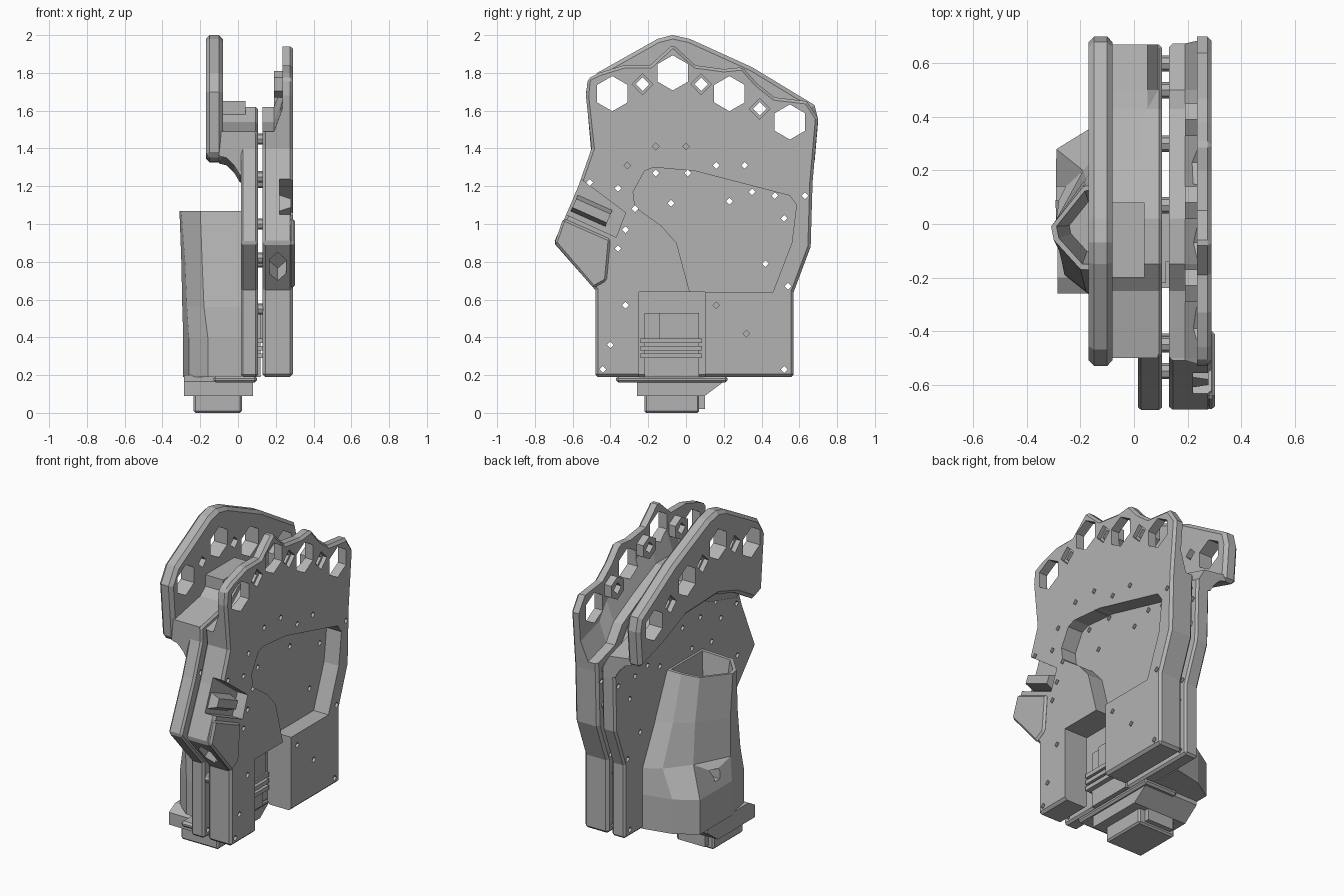
import bpy, bmesh
from math import sin, cos, pi
from mathutils import Vector

old = bpy.data.objects.get("Cube")
if old:
    bpy.data.objects.remove(old, do_unlink=True)

grey = bpy.data.materials.new("plain grey")
grey.use_nodes = True
GREY = (0.45, 0.45, 0.45, 1)
grey.diffuse_color = GREY
grey.node_tree.nodes["Principled BSDF"].inputs["Base Color"].default_value = GREY


def finish(name, bm):
    bmesh.ops.recalc_face_normals(bm, faces=bm.faces)
    mesh = bpy.data.meshes.new(name)
    bm.to_mesh(mesh)
    bm.free()
    mesh.materials.append(grey)
    obj = bpy.data.objects.new(name, mesh)
    bpy.context.collection.objects.link(obj)
    return obj


def loft(bm, rings):
    """Skin a row of equal-length rings and cap both ends."""
    rows = [[bm.verts.new(p) for p in ring] for ring in rings]
    n = len(rows[0])
    for a, b in zip(rows, rows[1:]):
        for i in range(n):
            bm.faces.new((a[i], a[(i + 1) % n], b[(i + 1) % n], b[i]))
    bm.faces.new(rows[0])
    bm.faces.new(rows[-1])


def lofted(name, rings):
    bm = bmesh.new()
    loft(bm, rings)
    return finish(name, bm)


def prisms(name, profiles, x0, x1):
    """Extrude outlines given in (y, z) from x0 to x1."""
    bm = bmesh.new()
    for prof in profiles:
        loft(bm, [[(x, y, z) for y, z in prof] for x in (x0, x1)])
    return finish(name, bm)


def box(name, x0, x1, y0, y1, z0, z1):
    return prisms(name, [[(y0, z0), (y1, z0), (y1, z1), (y0, z1)]], x0, x1)


def ngon(centre, r, n):
    y, z = centre
    return [(y + r * sin(2 * pi * i / n), z + r * cos(2 * pi * i / n)) for i in range(n)]


def hex_bar(name, mid, axis, half_x, half_up, length):
    """Six-sided bar along an axis lying in the yz plane."""
    axis = Vector(axis).normalized()
    side = Vector((1, 0, 0))
    up = side.cross(axis)
    return lofted(name, [[Vector(mid) + axis * d + side * half_x * sin(pi * i / 3)
                          + up * half_up * cos(pi * i / 3) for i in range(6)]
                         for d in (-length / 2, length / 2)])


def apply(obj, mod):
    bpy.context.view_layer.objects.active = obj
    bpy.ops.object.modifier_apply(modifier=mod.name)


def chamfer(obj, width):
    mod = obj.modifiers.new("chamfer", 'BEVEL')
    mod.width, mod.segments, mod.limit_method, mod.angle_limit = width, 1, 'ANGLE', 0.9
    apply(obj, mod)


def cut(cutter, *targets):
    cutter.hide_render = True
    for obj in targets:
        mod = obj.modifiers.new("cut", 'BOOLEAN')
        mod.operation, mod.solver, mod.object = 'DIFFERENCE', 'EXACT', cutter
        apply(obj, mod)
    bpy.data.objects.remove(cutter, do_unlink=True)


# Shared outlines in (y, z)
front_edge = [(-.48, .19), (-.48, .65), (-.7, .9), (-.63, 1.06), (-.57, 1.2), (-.5, 1.4)]
back_edge = [(.67, 1.22), (.66, .88), (.57, .64), (.57, .19)]
crest = [(-.53, 1.68), (-.52, 1.77), (-.46, 1.8), (-.33, 1.84), (-.19, 1.84), (-.07, 1.95),
         (.05, 1.84), (.2, 1.82), (.3, 1.83), (.38, 1.74), (.47, 1.67), (.64, 1.65), (.7, 1.56)]
floor = [(-.5, 1.49), (-.25, 1.54), (-.15, 1.62), (.02, 1.62), (.24, 1.52), (.43, 1.42),
         (.5, 1.32), (.67, 1.27)]
under = [1.36, 1.43, 1.48, 1.49, 1.48, 1.4, 1.37, 1.32]

# Main shell halves
left_shell = prisms("left_shell", [front_edge + crest + back_edge], .13, .29)
chamfer(left_shell, .015)
inner_shell = prisms("inner_shell", [front_edge + floor + back_edge], .015, .105)
chamfer(inner_shell, .012)

# Channel between the two rims, its wall leaning outwards
cut(lofted("channel_cutter", [[(x, y, z + rise) for y, z in [(-.8, 1.49)] + floor + [(.8, 1.25)]]
                              + [(x, .8, 2.2), (x, -.8, 2.2)]
                              for x, rise in ((.1, 0), (.19, 0), (.235, .12))]), left_shell)

# Right rim
right_rim = prisms("right_rim", [[(-.53, 1.7), (-.47, 1.8), (-.15, 1.98), (-.07, 2), (.02, 1.98),
                                  (.35, 1.83), (.68, 1.63), (.7, 1.55), (.68, 1.32), (.45, 1.39),
                                  (.24, 1.48), (-.07, 1.49), (-.25, 1.43), (-.42, 1.33), (-.5, 1.36)]],
                   -.17, -.08)
chamfer(right_rim, .02)

# Curved skirt joining the right rim to the inner shell
lofted("channel_skirt", [[(-.1, y, max(top, low + .04)), (.05, y, max(top, low + .02)),
                          (.09, y, top), (.09, y, low - .12), (.01, y, low - .1),
                          (-.02, y, low - .05), (-.06, y, low - .01), (-.1, y, low)]
                         for (y, top), low in zip(floor, under)])
box("channel_block", -.09, .04, -.2, .08, 1.5, 1.65)

# Recess and connector slot in the left face
cut(prisms("recess_cutter", [[(.03, .6), (.02, .64), (-.05, .9), (-.13, .99), (-.27, 1.09),
                              (-.28, 1.17), (-.22, 1.28), (-.17, 1.3), (.05, 1.28), (.55, 1.15),
                              (.585, 1.1), (.56, .9), (.46, .64), (.09, .64), (.09, .6)]], .19, .4),
    left_shell)
cut(box("slot_cutter", .05, .4, -.25, .1, 0, .64), left_shell)

# Angled side notch with a six-sided plug
cut(prisms("notch_cutter", [[(-.8, 1.19), (-.6, 1.27), (-.32, 1.06), (-.37, .93), (-.7, 1.08)]],
           .22, .4), left_shell)
hex_bar("notch_plug", (.21, -.5, 1.07), (0, -.9, .4), .08, .05, .2)

# Raised nose cheek
cheek = prisms("nose_cheek", [[(-.49, .66), (-.695, .9), (-.65, 1.03), (-.4, .92), (-.42, .7)]], .27, .303)
chamfer(cheek, .012)

# Lens-shaped socket in the sloping nose face
cut(hex_bar("socket_cutter", (.21, -.59, .775), (0, -.75, -.66), .05, .1, .2), left_shell)

# Rim windows: large hexagons and small stepped diamonds
hexes = [(-.39, 1.69), (-.07, 1.8), (.23, 1.69), (.55, 1.54)]
diamonds = [(-.23, 1.74), (.08, 1.74), (.39, 1.61)]
collars = prisms("window_collars", [ngon(c, .07, 6) for c in diamonds], .19, .24)
cut(prisms("window_cutter", [ngon(c, .093, 6) for c in hexes] + [ngon(c, .036, 4) for c in diamonds],
           -.3, .5), left_shell, right_rim, collars)
for x0, x1 in ((.265, .4), (-.3, -.14)):
    cut(prisms("diamond_cutter", [ngon(c, .055, 4) for c in diamonds], x0, x1), left_shell, right_rim)

# Screw holes through both halves
screws = [(-.44, .23), (-.4, .36), (.52, .23), (.32, .42), (.54, .67), (-.52, .9), (-.36, 1.19),
          (-.27, 1.08), (-.08, 1.11), (.23, 1.12), (.35, 1.17), (.47, 1.15), (.52, 1.03), (.63, 1.15),
          (-.16, 1.27), (.01, 1.27), (.16, 1.31), (.31, 1.31), (-.31, 1.31), (-.51, 1.22),
          (-.16, 1.41), (0, 1.41), (.42, .79), (.16, .57), (-.32, .57), (-.32, .97), (-.36, .87)]
cut(prisms("screw_cutter", [ngon(c, .018, 4) for c in screws], -.02, .5), left_shell, inner_shell)

# Spacers holding the halves apart
spacers = [(-.44, .55), (.5, .55), (.6, 1), (-.55, .82), (-.45, 1.25), (.07, 1.45), (.6, 1.22), (.3, .8)]
prisms("spacers", [ngon(c, .03, 8) for c in spacers], .09, .14)

# Funnel with a wide base and a skewed open mouth
base = [(.02, .4), (-.16, .36), (-.29, .28), (-.29, -.03), (-.26, -.19), (-.16, -.27), (.02, -.27)]
waist = [(.02, .4), (-.08, .34), (-.19, .2), (-.295, -.01), (-.27, -.14), (-.18, -.25), (.02, -.27)]
belly = [(.02, .28), (-.08, .24), (-.18, .17), (-.3, 0), (-.28, -.1), (-.19, -.21), (.02, -.23)]
mouth = [(.02, .16), (-.08, .16), (-.19, .14), (-.31, -.01), (-.3, -.06), (-.2, -.17), (.02, -.18)]


def shrink(ring, k):
    return [(-.14 + (x + .14) * k, y * k) for x, y in ring]


funnel = lofted("funnel", [[(x, y, z) for x, y in ring] for ring, z in
                           ((base, .19), (base, .4), (waist, .56), (belly, .8), (mouth, 1.07),
                            (shrink(mouth, .88), 1.07), (shrink(mouth, .6), .75))])
cut(box("funnel_port_cutter", -.4, -.14, .09, .14, .46, .52), funnel)

# Connector inside the slot
box("connector_body", 0, .12, -.22, .07, .19, .53)
box("connector_core", .1, .14, -.14, .07, .38, .53)
for i in range(3):
    box(f"connector_rib_{i}", .1, .15, -.24, .085, .29 + .04 * i, .315 + .04 * i)

# Mounting flange, neck and foot
flange = box("flange_plate", -.13, .1, -.37, .22, .16, .195)
chamfer(flange, .012)
prisms("flange_neck", [[(-.26, .09), (.1, .09), (.2, .165), (.2, .2), (-.2, .2), (-.26, .165)]], -.285, .08)
foot = box("foot", -.235, .02, -.22, .07, 0, .12)
chamfer(foot, .01)
box("foot_key", -.2, -.02, .06, .1, .02, .12)
